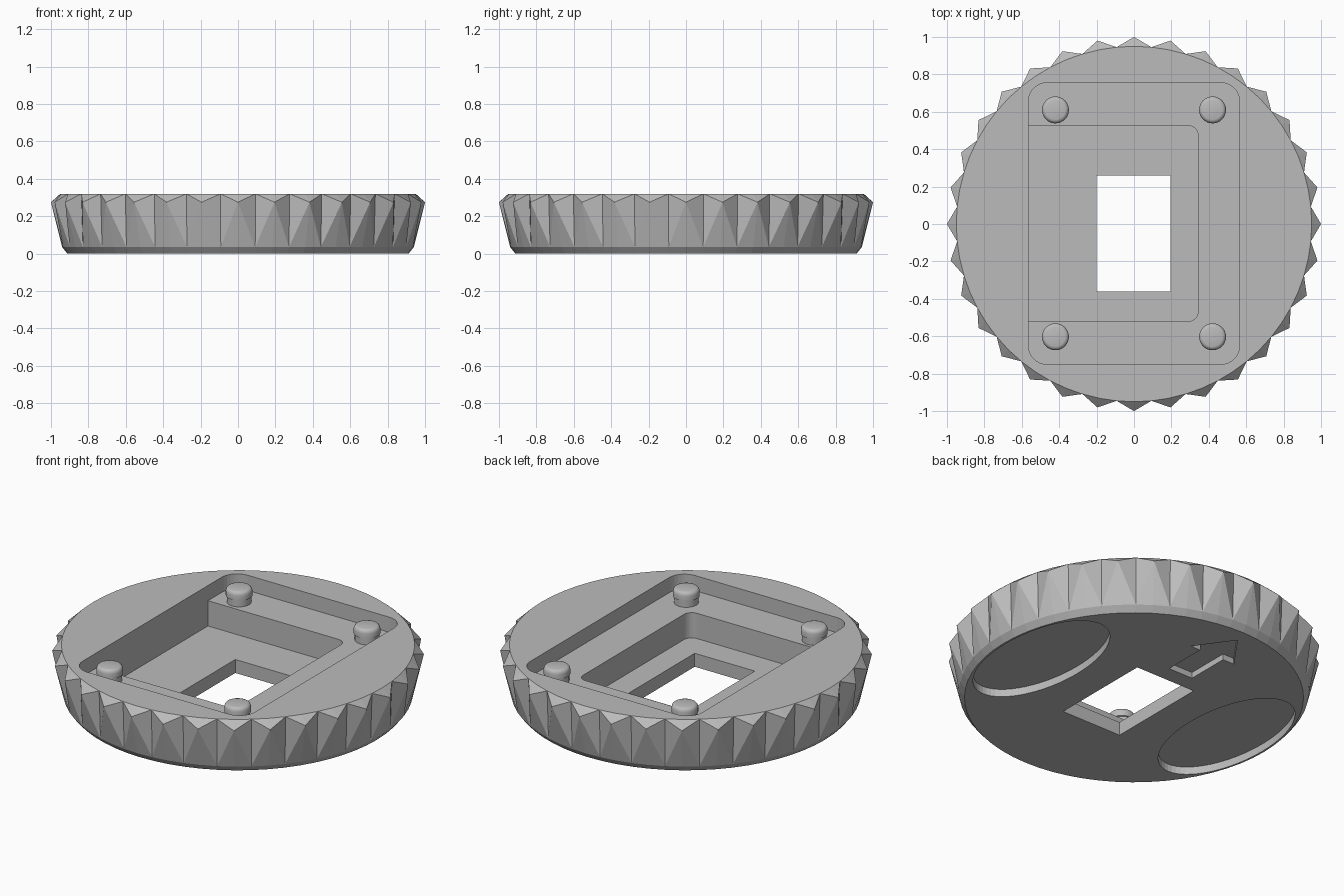
import bpy, bmesh
from math import sin, cos, pi

if "Cube" in bpy.data.objects:
    bpy.data.objects.remove(bpy.data.objects["Cube"])

grey = bpy.data.materials.new("plain_grey")
grey.use_nodes = True
grey.diffuse_color = (0.5, 0.5, 0.5, 1)
grey.node_tree.nodes["Principled BSDF"].inputs["Base Color"].default_value = (0.5, 0.5, 0.5, 1)


def add_object(name, bm):
    bmesh.ops.recalc_face_normals(bm, faces=bm.faces)
    mesh = bpy.data.meshes.new(name)
    bm.to_mesh(mesh)
    bm.free()
    mesh.materials.append(grey)
    obj = bpy.data.objects.new(name, mesh)
    bpy.context.collection.objects.link(obj)
    return obj


def activate(obj):
    bpy.ops.object.select_all(action='DESELECT')
    obj.select_set(True)
    bpy.context.view_layer.objects.active = obj


def ellipse(cx, cy, a, b, n):
    return [(cx + a * cos(2 * pi * i / n), cy + b * sin(2 * pi * i / n)) for i in range(n)]


def rounded_rect(x0, x1, y0, y1, radii, steps=8):
    # radii run counter-clockwise from the +x +y corner
    pts = []
    corners = [(x1, y1), (x0, y1), (x0, y0), (x1, y0)]
    signs = [(-1, -1), (1, -1), (1, 1), (-1, 1)]
    for k, ((x, y), (sx, sy), r) in enumerate(zip(corners, signs, radii)):
        if r == 0:
            pts.append((x, y))
            continue
        for i in range(steps + 1):
            t = pi / 2 * (k + i / steps)
            pts.append((x + sx * r + r * cos(t), y + sy * r + r * sin(t)))
    return pts


def cut(body, outline, z0, z1):
    # extrude an outline and subtract it from the body
    bm = bmesh.new()
    low = [bm.verts.new((x, y, z0)) for x, y in outline]
    high = [bm.verts.new((x, y, z1)) for x, y in outline]
    bm.faces.new(low)
    bm.faces.new(high)
    for i in range(len(low)):
        j = (i + 1) % len(low)
        bm.faces.new((low[i], low[j], high[j], high[i]))
    cutter = add_object("cutter", bm)
    cutter.hide_render = True
    activate(body)
    mod = body.modifiers.new("cut", 'BOOLEAN')
    mod.operation = 'DIFFERENCE'
    mod.solver = 'EXACT'
    mod.object = cutter
    bpy.ops.object.modifier_apply(modifier=mod.name)
    bpy.data.objects.remove(cutter)


# Knurled wheel body: even steps are tooth ridges, odd steps are valleys
TEETH = 32
N = TEETH * 2
TOP = 0.32
bm = bmesh.new()


def ring(r, z, step=1):
    return [bm.verts.new((r * cos(2 * pi * i / N), r * sin(2 * pi * i / N), z))
            for i in range(0, N, step)]


base, waist, top = ring(0.912, 0), ring(0.94, 0.035), ring(0.95, TOP)
tips = ring(1.0, 0.275, 2)
bm.faces.new(base)
bm.faces.new(top)
for i in range(N):
    j = (i + 1) % N
    bm.faces.new((base[i], base[j], waist[j], waist[i]))
for k, tip in enumerate(tips):
    m = 2 * k
    for v in ((m - 1) % N, m + 1):
        bm.faces.new((tip, top[m], top[v]))
        bm.faces.new((tip, top[v], waist[v]))
        bm.faces.new((tip, waist[v], waist[m]))
body = add_object("knurled_wheel", bm)

# Stepped pocket and window
LEDGE, FLOOR = 0.23, 0.08
cut(body, rounded_rect(-0.565, 0.565, -0.75, 0.755, (0.1,) * 4), LEDGE, 0.5)
cut(body, rounded_rect(-0.565, 0.342, -0.52, 0.525, (0.05, 0, 0, 0.05)), FLOOR, 0.4)
cut(body, rounded_rect(-0.2, 0.195, -0.36, 0.26, (0,) * 4), -0.2, 0.3)

# Oval finger recesses and arrow on the underside
for side in (-1, 1):
    cut(body, ellipse(side * 0.65, 0, 0.25, 0.49, 64), -0.1, 0.045)
arrow = [(0.055, 0.36), (0.055, 0.62), (0.12, 0.62), (-0.03, 0.83),
         (-0.18, 0.62), (-0.105, 0.62), (-0.105, 0.36)]
cut(body, arrow, -0.1, 0.035)

# Locating pegs with rounded caps, lathed from a profile
profile = [(0.066, LEDGE - 0.01), (0.066, 0.268), (0.072, 0.27), (0.072, 0.298),
           (0.069, 0.309), (0.062, 0.317), (0.052, 0.32)]
for px, xname in ((-0.42, "left"), (0.42, "right")):
    for py, yname in ((-0.603, "front"), (0.61, "back")):
        bm = bmesh.new()
        rings = [[bm.verts.new((x, y, z)) for x, y in ellipse(px, py, r, r, 32)]
                 for r, z in profile]
        bm.faces.new(rings[0])
        bm.faces.new(rings[-1])
        for a, b in zip(rings, rings[1:]):
            for i in range(32):
                j = (i + 1) % 32
                bm.faces.new((a[i], a[j], b[j], b[i]))
        peg = add_object("peg_" + yname + "_" + xname, bm)
        activate(peg)
        bpy.ops.object.shade_smooth_by_angle(angle=0.7)
